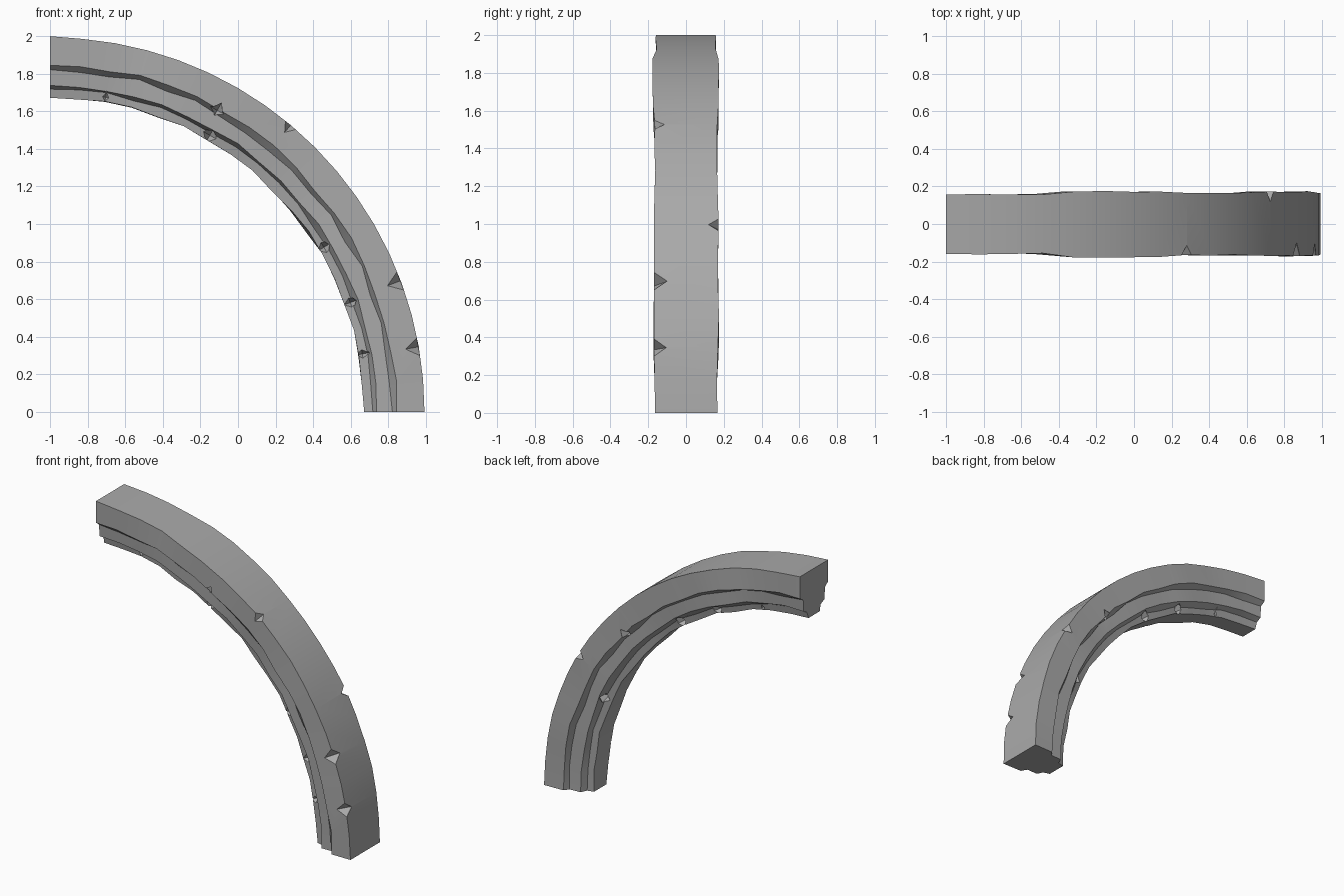
import bpy, bmesh, math, random
from mathutils import Vector

random.seed(4)
cube = bpy.data.objects.get("Cube")
if cube:
    bpy.data.objects.remove(cube, do_unlink=True)

stone = bpy.data.materials.new("grey stone")
stone.use_nodes = True
GREY = (0.4, 0.4, 0.4, 1)
stone.diffuse_color = GREY
stone.node_tree.nodes["Principled BSDF"].inputs["Base Color"].default_value = GREY


def polar(radius, y, degrees):
    a = math.radians(degrees)
    return Vector((radius * math.cos(a) - 1, y, radius * math.sin(a)))


def make_object(name, bm):
    bmesh.ops.recalc_face_normals(bm, faces=bm.faces)
    mesh = bpy.data.meshes.new(name)
    bm.to_mesh(mesh)
    bm.free()
    mesh.materials.append(stone)
    obj = bpy.data.objects.new(name, mesh)
    bpy.context.collection.objects.link(obj)
    return obj


def widening(degrees):
    """Uneven blocks: parts of the arch stand out a little more."""
    if degrees > 73:
        return -0.006
    if degrees > 51:
        return 0.01
    return 0.0 if degrees > 34 else 0.007 if degrees > 8 else 0.0


# Stepped half section: radius, half depth, radial wobble
SECTION = [(1.993, 0.165, 0.003), (1.845, 0.163, 0.010), (1.822, 0.125, 0.012),
           (1.738, 0.120, 0.008), (1.718, 0.080, 0.008), (1.672, 0.070, 0.008)]

# Arch body swept through a quarter turn
STEPS = 18
bm = bmesh.new()
rings = []
for i in range(STEPS + 1):
    angle = 90 * i / STEPS
    inner = 0 < i < STEPS
    ring = []
    for side in (-1, 1):
        points = SECTION if side < 0 else SECTION[::-1]
        for n, (r, half, wobble) in enumerate(points):
            outer = r > 1.9
            r += 0 if outer else random.uniform(-wobble, wobble) * inner
            if outer and i == STEPS:
                r = 2.0
            half += widening(angle) + random.uniform(-0.004, 0.004)
            ring.append(bm.verts.new(polar(r, side * half, angle)))
    rings.append(ring)
count = len(rings[0])
for a, b in zip(rings, rings[1:]):
    for k in range(count):
        bm.faces.new((a[k], a[(k + 1) % count], b[(k + 1) % count], b[k]))
bm.faces.new(rings[0])
bm.faces.new(rings[-1])
arch = make_object("stone_arch", bm)

# Chips: angle, radius, side, size
CHIPS = [
    (50, 2.0, -1, 0.065), (20.5, 1.99, -1, 0.075), (10, 1.99, -1, 0.07),
    (61, 1.835, -1, 0.06), (80, 1.70, -1, 0.05), (60, 1.70, -1, 0.06),
    (31, 1.70, -1, 0.055), (20, 1.70, -1, 0.05), (10.5, 1.69, -1, 0.045),
    (30, 2.0, 1, 0.06), (55, 1.70, 1, 0.06), (66, 1.70, 1, 0.055),
    (42, 1.83, 1, 0.055), (24, 1.72, 1, 0.055), (78, 1.69, 1, 0.045),
]
bm = bmesh.new()
for angle, radius, side, size in CHIPS:
    half = 0.172 if radius > 1.9 else 0.16 if radius > 1.8 else 0.095
    centre = polar(radius, side * half, angle)
    a = math.radians(angle)
    out = Vector((math.cos(a), 0, math.sin(a))) * size
    along = Vector((-math.sin(a), 0, math.cos(a))) * size * 0.7
    depth = Vector((0, size, 0))
    tips = [bm.verts.new(centre + s * v) for v in (out, along, depth) for s in (1, -1)]
    for p in tips[0:2]:
        for q in tips[2:4]:
            for t in tips[4:6]:
                bm.faces.new((p, q, t))
cutter = make_object("chip_cutter", bm)
cutter.hide_render = True

# Cut the chips out of the arch, then drop the cutter
cut = arch.modifiers.new("chips", "BOOLEAN")
cut.operation = "DIFFERENCE"
cut.solver = "EXACT"
cut.object = cutter
bpy.ops.object.select_all(action="DESELECT")
bpy.context.view_layer.objects.active = arch
arch.select_set(True)
bpy.ops.object.modifier_apply(modifier=cut.name)
bpy.data.objects.remove(cutter, do_unlink=True)
bpy.ops.object.shade_smooth_by_angle(angle=math.radians(25))
